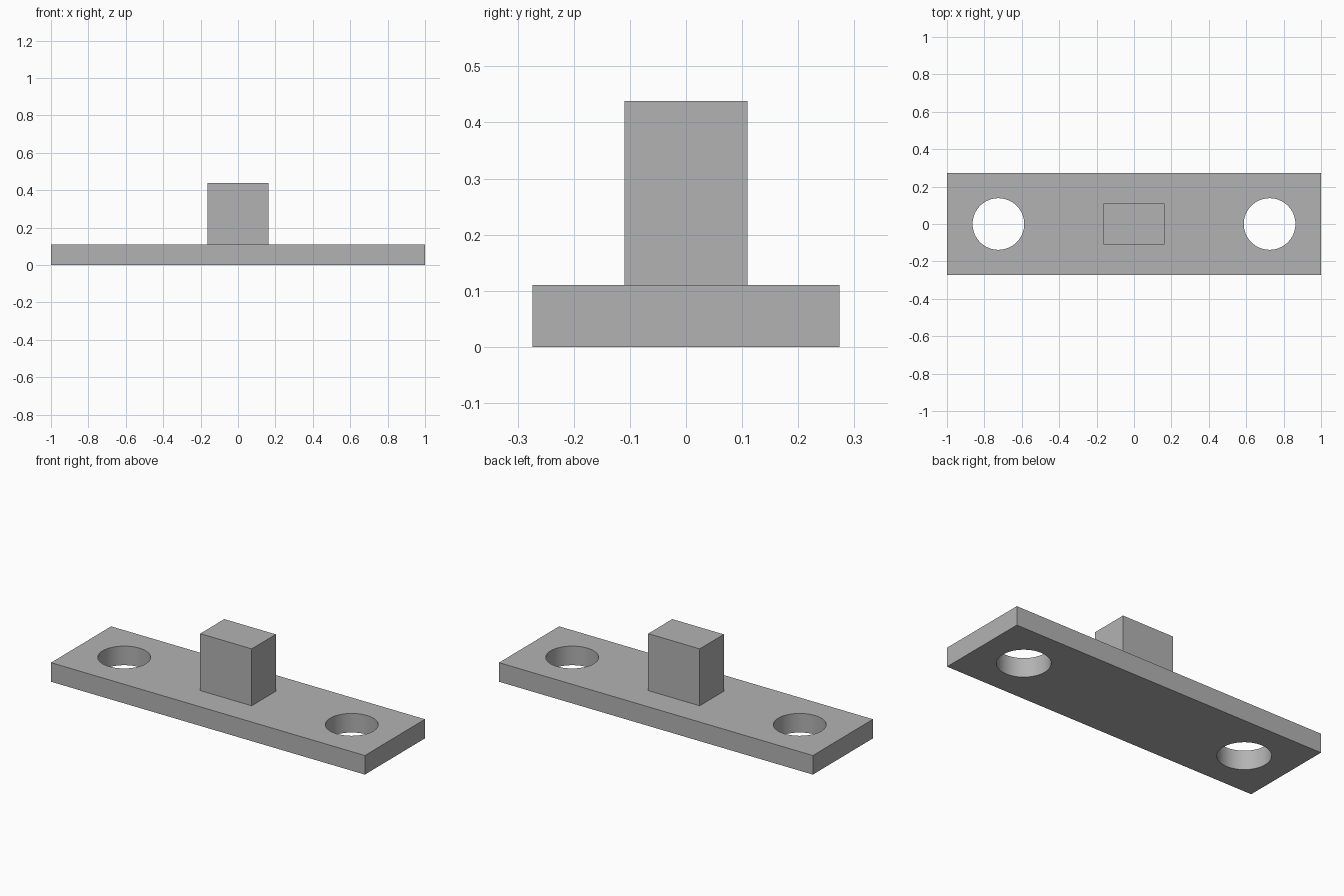
import bpy
import math

default = bpy.data.objects.get("Cube")
if default:
    bpy.data.objects.remove(default, do_unlink=True)

# Dimensions
PLATE = (2.0, 0.547, 0.11)
POST = (0.328, 0.219, 0.328)
HOLE_X, HOLE_R = 0.725, 0.138

grey = bpy.data.materials.new("plain grey")
grey.use_nodes = True
colour = (0.45, 0.45, 0.45, 1)
grey.diffuse_color = colour
grey.node_tree.nodes["Principled BSDF"].inputs["Base Color"].default_value = colour


def box(name, size, bottom):
    """Box centred on the z axis, standing at the given height."""
    bpy.ops.mesh.primitive_cube_add(size=1, location=(0, 0, bottom + size[2] / 2))
    ob = bpy.context.object
    ob.name = name
    ob.scale = size
    bpy.ops.object.transform_apply(location=True, rotation=False, scale=True)
    ob.data.materials.append(grey)
    return ob


# Base plate and centre post
plate = box("base_plate", PLATE, 0)
post = box("centre_post", POST, PLATE[2])

# Round mounting holes through both ends of the plate
for side in (-1, 1):
    bpy.ops.mesh.primitive_cylinder_add(
        vertices=64, radius=HOLE_R, depth=PLATE[2] * 3,
        location=(side * HOLE_X, 0, PLATE[2] / 2))
    cutter = bpy.context.object
    cutter.name = "hole_cutter"
    cutter.hide_render = True
    cutter.data.materials.append(grey)
    cut = plate.modifiers.new("mounting hole", 'BOOLEAN')
    cut.operation = 'DIFFERENCE'
    cut.solver = 'EXACT'
    cut.object = cutter
    bpy.context.view_layer.objects.active = plate
    bpy.ops.object.modifier_apply(modifier=cut.name)
    bpy.data.objects.remove(cutter, do_unlink=True)

# Smooth hole walls, crisp edges elsewhere
bpy.ops.object.select_all(action='DESELECT')
plate.select_set(True)
bpy.context.view_layer.objects.active = plate
bpy.ops.object.shade_smooth_by_angle(angle=math.radians(30))
